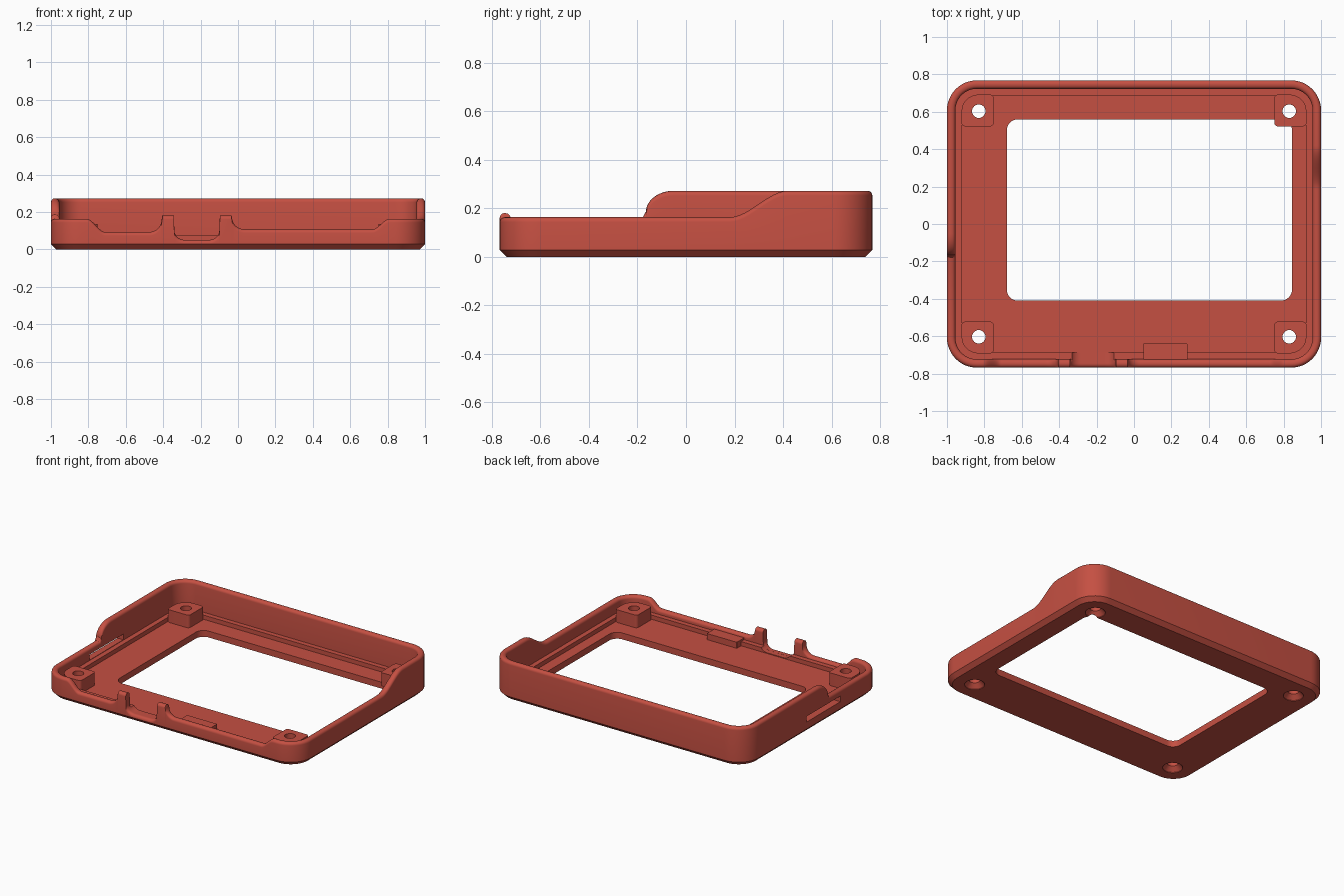
import bpy
import bmesh
from math import sin, cos, pi, sqrt
from mathutils import Vector

cube = bpy.data.objects.get("Cube")
if cube:
    bpy.data.objects.remove(cube, do_unlink=True)

# One plastic colour for the whole case
red = bpy.data.materials.new("brick red plastic")
red.use_nodes = True
COLOUR = (0.56, 0.08, 0.055, 1)
red.diffuse_color = COLOUR
red.node_tree.nodes["Principled BSDF"].inputs["Base Color"].default_value = COLOUR

HX, HY, R = 1.0, 0.768, 0.16       # half width, half depth, corner radius
FLOOR, LEDGE, LOW, HIGH = 0.045, 0.075, 0.163, 0.272
WALL, LIP, FILLET, CHAMFER = 0.045, 0.08, 0.02, 0.028


def make_object(name, bm):
    bmesh.ops.recalc_face_normals(bm, faces=bm.faces[:])
    mesh = bpy.data.meshes.new(name)
    bm.to_mesh(mesh)
    bm.free()
    mesh.materials.append(red)
    obj = bpy.data.objects.new(name, mesh)
    bpy.context.collection.objects.link(obj)
    return obj


def loft(name, rings, closed_caps=True):
    """Skin a list of equal-length closed rings and cap both ends."""
    bm = bmesh.new()
    loops = [[bm.verts.new(p) for p in ring] for ring in rings]
    n = len(loops[0])
    for a, b in zip(loops, loops[1:]):
        for i in range(n):
            j = (i + 1) % n
            bm.faces.new((a[i], a[j], b[j], b[i]))
    bm.faces.new(loops[0][::-1])
    bm.faces.new(loops[-1])
    return make_object(name, bm)


def rounded_block(name, x0, x1, y0, y1, z0, z1, radii):
    """Upright block; radii run from the low-x low-y corner anticlockwise."""
    outline = []
    corners = ((x0, y0, 1, 1), (x1, y0, -1, 1), (x1, y1, -1, -1), (x0, y1, 1, -1))
    for k, ((x, y, sx, sy), r) in enumerate(zip(corners, radii)):
        for i in range(9):
            a = pi + (k + i / 8) * pi / 2
            outline.append((x + sx * r + r * cos(a), y + sy * r + r * sin(a)))
    return loft(name, [[(x, y, z) for x, y in outline] for z in (z0, z1)])


def cut(target, cutter):
    mod = target.modifiers.new("cut", "BOOLEAN")
    mod.operation = "DIFFERENCE"
    mod.solver = "EXACT"
    mod.object = cutter
    bpy.context.view_layer.objects.active = target
    bpy.ops.object.modifier_apply(modifier=mod.name)


# Easing shapes for the rim height between two keys
SHAPES = {
    "line": lambda t: t,
    "s": lambda t: t * t * (3 - 2 * t),
    "hollow": lambda t: 1 - sqrt(max(0, 1 - t * t)),
    "drop": lambda t: sqrt(max(0, 1 - (1 - t) ** 2)),
}


def expand(keys):
    """Turn (position, height, shape) keys into sampled rim heights."""
    out = [keys[0][:2]]
    for (p0, h0, _), (p1, h1, shape) in zip(keys, keys[1:]):
        steps = 1 if shape == "line" else 12
        for i in range(1, steps + 1):
            t = i / steps
            # quarter arcs are spaced by angle so that their steep end stays round
            if shape == "hollow":
                t = sin(t * pi / 2)
            elif shape == "drop":
                t = 1 - cos(t * pi / 2)
            out.append((p0 + (p1 - p0) * t, h0 + (h1 - h0) * SHAPES[shape](t)))
    return out


# Rim heights: front with two prongs and a cable notch, then the two sides
POST, NOTCH = 0.18, 0.05
front = expand([
    (HX * -0.84, LOW, "line"), (-0.81, LOW, "line"), (-0.71, 0.092, "s"),
    (-0.475, 0.092, "line"), (-0.408, 0.16, "hollow"), (-0.405, POST, "line"),
    (-0.343, POST, "line"), (-0.34, 0.1, "line"), (-0.285, NOTCH, "drop"),
    (-0.155, NOTCH, "line"), (-0.1, 0.1, "hollow"), (-0.097, POST, "line"),
    (-0.035, POST, "line"), (-0.032, 0.17, "line"), (0.035, 0.107, "drop"),
    (0.72, 0.107, "line"), (0.81, LOW, "s"), (0.84, LOW, "line")])
Y = HY - R
side_pos = expand([(-Y, LOW, "line"), (0.18, LOW, "line"), (0.42, HIGH, "s"), (Y, HIGH, "line")])
side_neg = expand([(-Y, LOW, "line"), (-0.18, LOW, "line"), (-0.165, 0.185, "s"),
                   (-0.05, HIGH, "drop"), (Y, HIGH, "line")])

# Walk around the outline collecting (x, y, normal x, normal y, rim height)
path = []


def corner(cx, cy, start, h):
    for i in range(1, 12):
        a = start + i / 12 * pi / 2
        path.append((cx + R * cos(a), cy + R * sin(a), cos(a), sin(a), h))


X = HX - R
path += [(x, -HY, 0, -1, h) for x, h in front]
corner(X, -Y, -pi / 2, LOW)
path += [(HX, y, 1, 0, h) for y, h in side_pos]
corner(X, Y, 0, HIGH)
path += [(X, HY, 0, 1, HIGH), (-X, HY, 0, 1, HIGH)]
corner(-X, Y, pi / 2, HIGH)
path += [(-HX, y, -1, 0, h) for y, h in reversed(side_neg)]
corner(-X, -Y, pi, LOW)


def section(h):
    """Wall cross-section as (inset, z): chamfer, rounded rim, inner ledge, floor."""
    ledge = min(LEDGE, h)
    pts = [(CHAMFER, 0), (0, CHAMFER)]
    for i in range(6):
        a = i / 5 * pi / 2
        pts.append((FILLET * (1 - cos(a)), h - FILLET * (1 - sin(a)) + 0.0005))
    for i in range(6):
        a = i / 5 * pi / 2
        pts.append((WALL - FILLET * (1 - sin(a)),
                    max(h - FILLET * (1 - cos(a)), ledge + 0.0005)))
    return pts + [(WALL, ledge), (LIP, ledge), (LIP, FLOOR)]


sections = [section(p[4]) for p in path]
rings = []
for k in range(len(sections[0])):
    rings.append([(x - nx * s[k][0], y - ny * s[k][0], s[k][1])
                  for (x, y, nx, ny, h), s in zip(path, sections)])
case = loft("case_shell", rings)

# Screen window and card slot
cutters = [rounded_block("window_cutter", -0.68, 0.845, -0.41, 0.56, -0.1, 0.2, [0.06] * 4),
           rounded_block("slot_cutter", -1.1, -0.93, -0.3, 0.08, 0.078, 0.118, [0.001] * 4)]
for c in cutters:
    cut(case, c)

# Corner screw bosses with countersunk holes
parts = [case]
for sx, side in ((1, "left"), (-1, "right")):
    for sy, end in ((1, "back"), (-1, "front")):
        xs = sorted((sx * 0.75, sx * 0.922))
        ys = sorted((sy * 0.522, sy * 0.692))
        signs = ((-1, -1), (1, -1), (1, 1), (-1, 1))
        radii = [0.09 if s == (sx, sy) else 0.02 for s in signs]
        boss = rounded_block(f"{end}_{side}_boss", *xs, *ys, FLOOR - 0.005, 0.135, radii)
        profile = ((0.065, -0.02), (0.065, 0.004), (0.036, 0.034), (0.036, 0.3))
        hole = loft("hole_cutter", [
            [(sx * 0.83 + r * cos(i * pi / 16), sy * 0.603 + r * sin(i * pi / 16), z)
             for i in range(32)] for r, z in profile])
        cut(case, hole)
        cut(boss, hole)
        cutters.append(hole)
        parts.append(boss)

# Small retaining bar inside the front wall
parts.append(rounded_block("retaining_bar", 0.05, 0.285, -0.73, -0.64, FLOOR - 0.005, 0.088,
                           [0.003] * 4))

for c in cutters:
    bpy.data.objects.remove(c, do_unlink=True)

bpy.ops.object.select_all(action="DESELECT")
for p in parts:
    p.select_set(True)
bpy.context.view_layer.objects.active = case
bpy.ops.object.shade_smooth_by_angle(angle=pi / 6)
